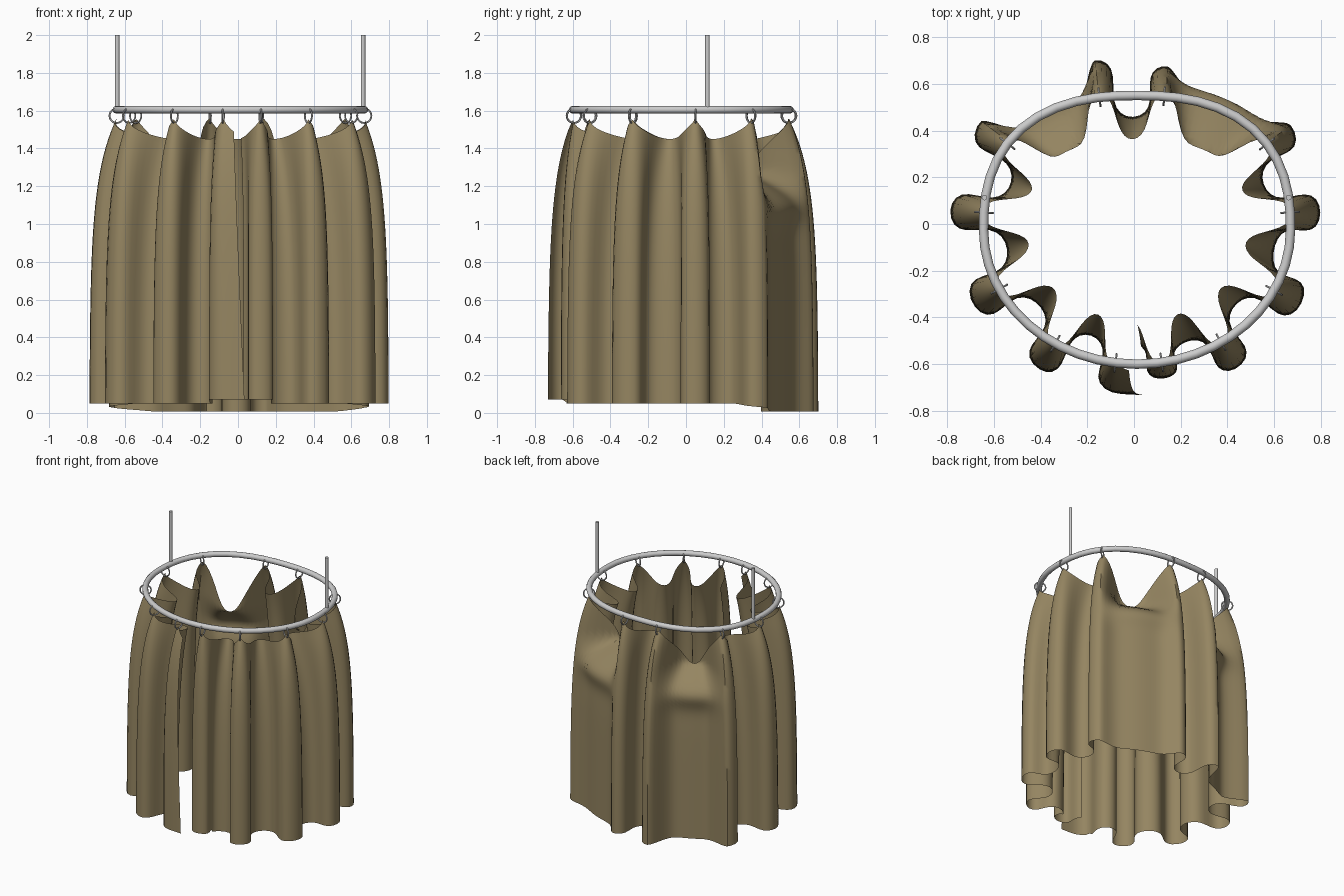
import bpy, bmesh, math
from math import sin, cos, pi, exp
from mathutils import Vector

if "Cube" in bpy.data.objects:
    bpy.data.objects.remove(bpy.data.objects["Cube"])

CX, CY, RX, RY, RAIL_Z = 0.013, -0.025, 0.657, 0.575, 1.605
HOOK_Z = 1.56
# plan positions of the curtain hooks, from the front opening round the back
HOOKS = [(0.12, -0.6), (0.39, -0.53), (0.59, -0.28), (0.67, 0.05), (0.58, 0.35), (0.13, 0.55),
         (-0.15, 0.55), (-0.58, 0.37), (-0.65, 0.05), (-0.58, -0.28), (-0.35, -0.53), (-0.08, -0.6)]
WIDE = {4: 0.03, 6: -0.04}          # wide spans and how far their lower cloth sits from the rail
INNER = {0: -0.06, 2: -0.06}        # lower recess depth of the shallower spans
REACH = {0: 0.07, 6: 0.16, 7: 0.15, 8: 0.145}   # how far each fold reaches out

angles = []
for x, y in HOOKS:
    a = math.atan2((y - CY) / RY, (x - CX) / RX)
    while angles and a < angles[-1]:
        a += 2 * pi
    angles.append(a)
ext = [angles[0] - 0.45] + angles + [angles[-1] + 0.45]


def oval(a):
    """Rail plan: an oval, squarer at the back."""
    c, s = cos(a), sin(a)
    n = 2.45 if s > 0 else 2.0
    r = (abs(c) ** n + abs(s) ** n) ** (-1 / n)
    return Vector((CX + RX * r * c, CY + RY * r * s, 0))


def rail_point(a):
    """Point on the rail, outward normal and tangent."""
    t = (oval(a + 0.02) - oval(a - 0.02)).normalized()
    return oval(a), Vector((t.y, -t.x, 0)), t


def smooth(ob):
    bpy.ops.object.select_all(action='DESELECT')
    ob.select_set(True)
    bpy.context.view_layer.objects.active = ob
    bpy.ops.object.shade_smooth_by_angle(angle=math.radians(50))


def cloth_point(s, v):
    i = max(-1, min(11, math.floor(s)))
    f = s - i
    wide = i in WIDE
    # height: sagging top edge, nearly level hem
    a_mid = ext[i + 1] + (ext[i + 2] - ext[i + 1]) * f
    sag = 0.30 * sin(pi * f) ** 1.5 if wide else 0.11 * max(0, sin(pi * f)) ** 0.8
    hem = 0.05 - 0.042 * min(1, max(0, (sin(a_mid) - 0.45) / 0.3))
    if s < 0.3 or s > 10.8:
        hem += 0.02
    top = HOOK_Z - sag
    z = top + (hem - top) * v
    d = HOOK_Z - z
    # fold shape in plan: pinched at the hooks, looping lower down
    reach = REACH.get(round(s), 0.13)
    out = reach * (1 - exp(-d / 0.3))
    grow = 1 - exp(-d / 0.22)
    w = 0.5 + 0.5 * cos(2 * pi * f)
    if wide:
        w = w ** 2.5
        low = WIDE[i] + 0.07 * exp(-((d - 0.45) / 0.1) ** 2)
        inn = low + (-0.19 - low) * exp(-max(d - 0.3, 0) / 0.1)
        g = f - 0.07 * grow * sin(2 * pi * f)
    else:
        low = INNER.get(i, -0.09)
        inn = low + (-0.19 - low) * exp(-max(d - 0.1, 0) / 0.35)
        g = f + 0.09 * grow * sin(4 * pi * f) - 0.03 * sin(2 * pi * f)
    if s > 11:
        w, g = 1, f
    p, n, t = rail_point(ext[i + 1] + (ext[i + 2] - ext[i + 1]) * g)
    co = p + n * (inn + (out - inn) * w)
    if s > 10.85:                       # free front edge drifts across the opening
        co += t * 0.06 * v * min(1, (s - 10.85) / 0.3)
    co.z = z
    return co


# curtain cloth
COLS, ROWS = 250, 40
s0, s1 = -0.4, 11.2
bm = bmesh.new()
grid = [[bm.verts.new(cloth_point(s0 + (s1 - s0) * c / COLS, (r / ROWS) ** 1.3))
         for r in range(ROWS + 1)] for c in range(COLS + 1)]
for c in range(COLS):
    for r in range(ROWS):
        bm.faces.new((grid[c][r], grid[c][r + 1], grid[c + 1][r + 1], grid[c + 1][r]))
me = bpy.data.meshes.new("curtain")
bm.to_mesh(me)
bm.free()
curtain = bpy.data.objects.new("curtain", me)
bpy.context.collection.objects.link(curtain)
mat = bpy.data.materials.new("khaki_cloth")
mat.diffuse_color = (0.30, 0.235, 0.12, 1)
mat.use_nodes = True
mat.node_tree.nodes["Principled BSDF"].inputs["Base Color"].default_value = mat.diffuse_color
me.materials.append(mat)
smooth(curtain)

# oval rail
bpy.ops.mesh.primitive_torus_add(major_segments=48, minor_segments=12, major_radius=1, minor_radius=0.02,
                                 location=(CX, CY, RAIL_Z))
rail = bpy.context.object
rail.name = "oval_rail"
for vert in rail.data.vertices:
    x, y, z = vert.co
    p, n, t = rail_point(math.atan2(y, x))
    q = p + n * (math.hypot(x, y) - 1)
    vert.co = (q.x - CX, q.y - CY, z)
smooth(rail)

# ceiling rods
for side, x in (("left", -0.64), ("right", 0.662)):
    bpy.ops.mesh.primitive_cylinder_add(vertices=12, radius=0.012, depth=0.39, location=(x, 0.113, 1.805))
    rod = bpy.context.object
    rod.name = side + "_ceiling_rod"
    smooth(rod)

# hook rings round the rail
for k, a in enumerate(angles):
    p, n, t = rail_point(a)
    bpy.ops.mesh.primitive_torus_add(major_segments=20, minor_segments=6, major_radius=0.038, minor_radius=0.005,
                                     location=(p.x, p.y, 1.573),
                                     rotation=(pi / 2, 0, math.atan2(n.y, n.x)))
    ring = bpy.context.object
    ring.name = f"hook_ring_{k + 1}"
    smooth(ring)
